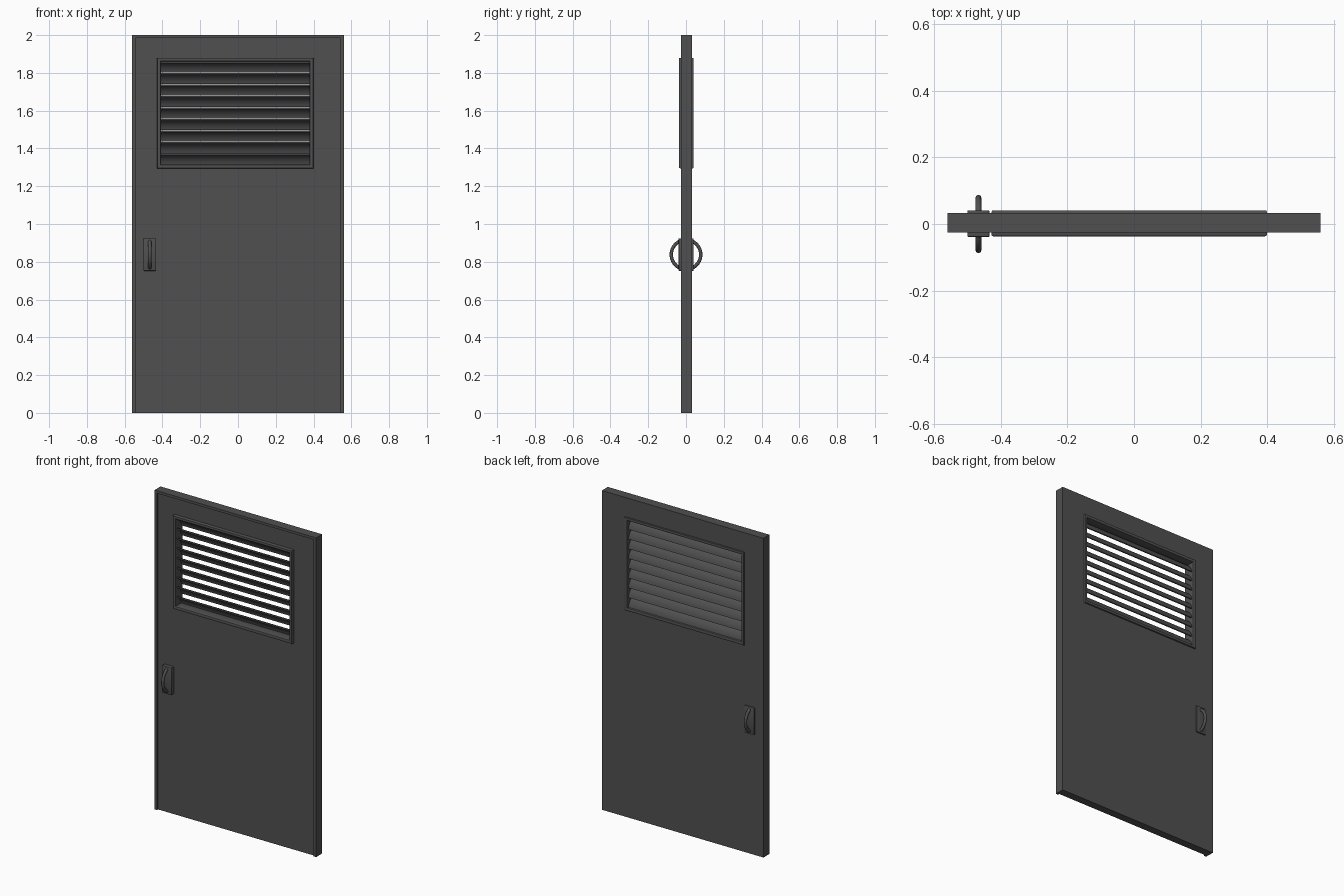
import bpy, bmesh, math
from mathutils import Vector

if "Cube" in bpy.data.objects:
    bpy.data.objects.remove(bpy.data.objects["Cube"])

mat = bpy.data.materials.new("dark_grey")
mat.diffuse_color = (0.08, 0.08, 0.08, 1)
mat.use_nodes = True
mat.node_tree.nodes["Principled BSDF"].inputs["Base Color"].default_value = mat.diffuse_color


def add(name, bm, smooth=True):
    bmesh.ops.recalc_face_normals(bm, faces=bm.faces)
    me = bpy.data.meshes.new(name)
    bm.to_mesh(me)
    bm.free()
    ob = bpy.data.objects.new(name, me)
    bpy.context.collection.objects.link(ob)
    me.materials.append(mat)
    if smooth:
        bpy.ops.object.select_all(action='DESELECT')
        ob.select_set(True)
        bpy.context.view_layer.objects.active = ob
        bpy.ops.object.shade_smooth_by_angle(angle=math.radians(35))
    return ob


def box(name, lo, hi, bevel=0.0):
    bm = bmesh.new()
    bmesh.ops.create_cube(bm, size=1)
    for v in bm.verts:
        v.co = Vector([(lo[i] + hi[i]) / 2 + v.co[i] * (hi[i] - lo[i]) for i in range(3)])
    if bevel:
        bmesh.ops.bevel(bm, geom=bm.edges[:], offset=bevel, segments=2, profile=0.5, affect='EDGES')
    return add(name, bm, bevel > 0)


def sweep(name, rings, closed):
    """Skin a list of cross-section rings."""
    bm = bmesh.new()
    vs = [[bm.verts.new(p) for p in r] for r in rings]
    n, m = len(vs), len(vs[0])
    for i in range(n if closed else n - 1):
        for j in range(m):
            a, b, k = vs[i], vs[(i + 1) % n], (j + 1) % m
            bm.faces.new((a[j], a[k], b[k], b[j]))
    if not closed:
        bm.faces.new(vs[0])
        bm.faces.new(vs[-1])
    return add(name, bm)


def cut(ob, cutter):
    cutter.hide_render = True
    mod = ob.modifiers.new("cut", 'BOOLEAN')
    mod.operation, mod.object, mod.solver = 'DIFFERENCE', cutter, 'EXACT'
    bpy.context.view_layer.objects.active = ob
    bpy.ops.object.modifier_apply(modifier=mod.name)
    bpy.data.objects.remove(cutter)


# door leaf: front panel recessed inside a thin rim, open at the bottom
Y0, Y1 = -0.026, 0.033
door = box("door_leaf", (-0.56, Y0, 0), (0.56, Y1, 2))
cut(door, box("recess_cutter", (-0.543, -0.1, -0.1), (0.543, Y0 + 0.01, 1.984)))
cut(door, box("vent_cutter", (-0.415, -0.2, 1.307), (0.387, 0.2, 1.868)))

# vent frame: rounded trim running round the opening
X0, X1, Z0, Z1 = -0.428, 0.399, 1.295, 1.88
profile = [(0, -0.032), (0.002, -0.036), (0.006, -0.037), (0.012, -0.037), (0.018, -0.034), (0.020, -0.028),
           (0.020, 0.033), (0.018, 0.038), (0.012, 0.041), (0.006, 0.041), (0.002, 0.040), (0, 0.036)]
corners = [(X0, Z0, 1, 1), (X1, Z0, -1, 1), (X1, Z1, -1, -1), (X0, Z1, 1, -1)]
sweep("vent_frame", [[(x + sx * d, y, z + sz * d) for d, y in profile] for x, z, sx, sz in corners], True)

# louvre slats: curved blades, high at the front and low at the back
COUNT = 9
pitch = (Z1 - Z0 - 0.036) / COUNT
R, T, SEG = 0.066, 0.007, 8
for i in range(COUNT):
    zc = Z0 + 0.018 + pitch * (i + 0.5)
    angles = [math.radians(12 + 66 * k / SEG) for k in range(SEG + 1)]
    sec = [(R * math.cos(a), R * math.sin(a)) for a in angles]
    sec += [((R - T) * math.cos(a), (R - T) * math.sin(a)) for a in reversed(angles)]
    ymid = (min(p[0] for p in sec) + max(p[0] for p in sec)) / 2
    zlo, zhi = min(p[1] for p in sec), max(p[1] for p in sec)
    s = (pitch - 0.001) / (zhi - zlo)
    pts = [(y - ymid + 0.003, zc + (z - (zlo + zhi) / 2) * s) for y, z in sec]
    sweep(f"louvre_slat_{i + 1}", [[(x, y, z) for y, z in pts] for x in (X0 + 0.015, X1 - 0.015)], False)

# handles: a backing plate and a curved pull on each side
HX, HZ, RM, RT = -0.467, 0.838, 0.078, 0.009
for side, sgn, y_in, y_out in (("front", -1, -0.012, -0.039), ("back", 1, 0.03, 0.041)):
    box(f"{side}_handle_plate", (HX - 0.033, min(y_in, y_out), HZ - 0.086),
        (HX + 0.033, max(y_in, y_out), HZ + 0.086), 0.003)
    rings = []
    for k in range(17):
        a = math.radians(-64 + 128 * k / 16)
        ring = []
        for j in range(12):
            t = math.tau * j / 12
            r = RM + RT * math.cos(t)
            ring.append((HX + RT * math.sin(t), sgn * r * math.cos(a), HZ + r * math.sin(a)))
        rings.append(ring)
    sweep(f"{side}_handle_pull", rings, False)
